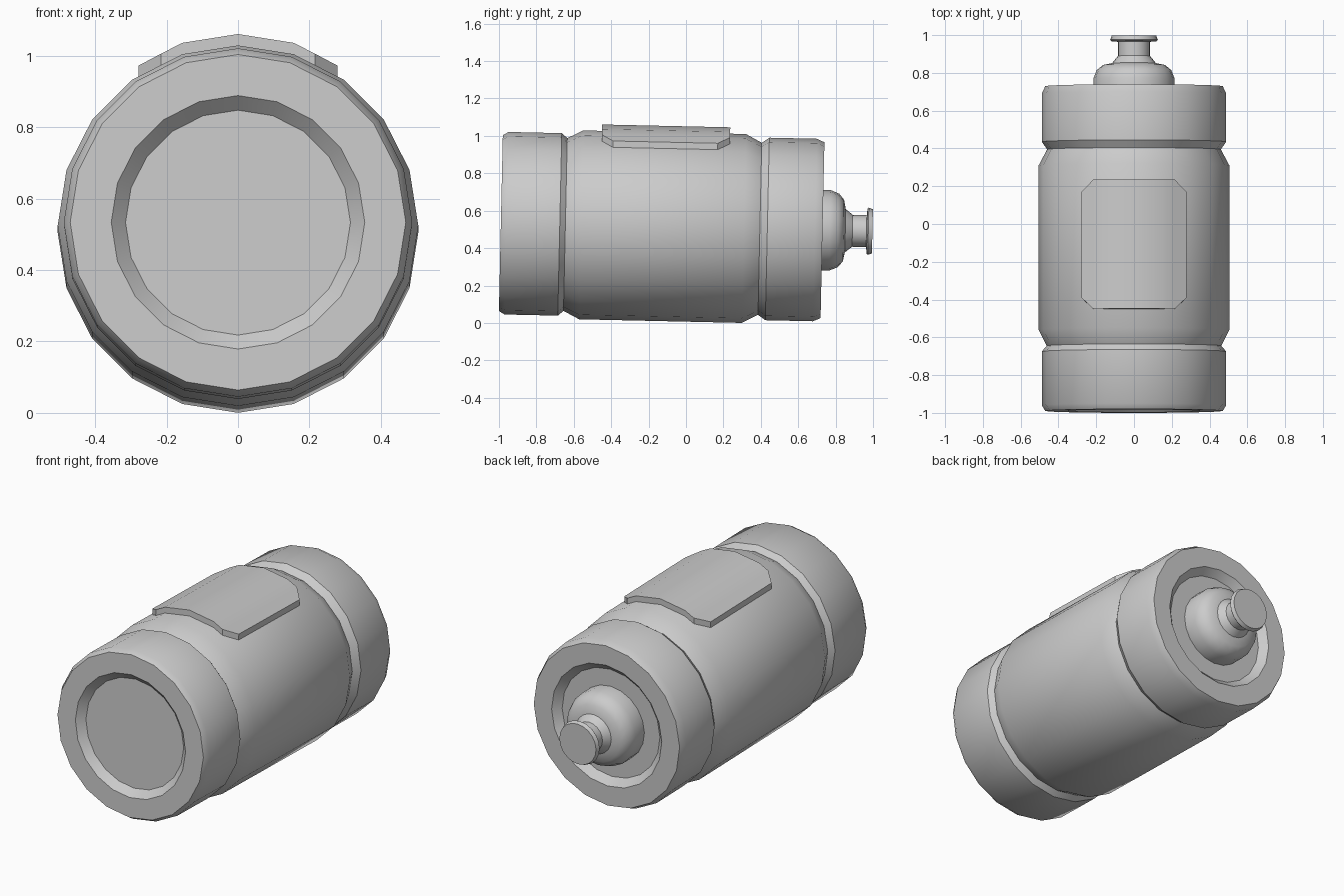
import bpy, bmesh, math
from mathutils import Matrix

if "Cube" in bpy.data.objects:
    bpy.data.objects.remove(bpy.data.objects["Cube"])

SIDES = 20
TILT = 0.022                      # the canister lies slightly nose-down
PLACE = Matrix.Translation((0, 0, 0.512)) @ Matrix.Rotation(-TILT, 4, 'X')


def finish(bm, name):
    bmesh.ops.recalc_face_normals(bm, faces=bm.faces)
    bm.transform(PLACE)
    me = bpy.data.meshes.new(name)
    bm.to_mesh(me)
    bm.free()
    ob = bpy.data.objects.new(name, me)
    bpy.context.collection.objects.link(ob)
    bpy.ops.object.select_all(action='DESELECT')
    ob.select_set(True)
    bpy.context.view_layer.objects.active = ob
    bpy.ops.object.shade_smooth_by_angle(angle=math.radians(31))
    return ob


def lathe(name, profile, cap_start=False, cap_end=False):
    """Revolve (radius, y) points around the y axis."""
    bm = bmesh.new()
    rings = []
    for r, y in profile:
        rings.append([bm.verts.new((r * math.cos(a), y, r * math.sin(a)))
                      for a in (2 * math.pi * i / SIDES for i in range(SIDES))])
    for a, b in zip(rings, rings[1:]):
        for i in range(SIDES):
            j = (i + 1) % SIDES
            bm.faces.new((a[i], b[i], b[j], a[j]))
    if cap_start:
        bm.faces.new(rings[0])
    if cap_end:
        bm.faces.new(rings[-1])
    ob = finish(bm, name)
    # open shells: make sure faces point away from the axis
    me = ob.data
    inv = PLACE.inverted()
    score = 0.0
    for p in me.polygons:
        c = inv @ p.center
        n = inv.to_3x3() @ p.normal
        score += p.area * (c.x * n.x + c.z * n.z)
    if score < 0:
        me.flip_normals()
    return ob


# base cap with recessed end
lathe("base_cap", [(0.315, -0.95), (0.355, -0.99), (0.47, -0.99), (0.488, -0.96),
                   (0.488, -0.675), (0.462, -0.645)], cap_start=True)
# main barrel
lathe("barrel", [(0.462, -0.645), (0.505, -0.56), (0.505, 0.31), (0.46, 0.395)])
# top cap with recessed end
lathe("top_cap", [(0.46, 0.395), (0.488, 0.435), (0.488, 0.69), (0.47, 0.73),
                  (0.355, 0.73), (0.315, 0.69), (0.215, 0.69)])
# domed shoulder, stem and flange of the nozzle
lathe("nozzle", [(0.215, 0.69), (0.215, 0.77), (0.197, 0.815), (0.165, 0.842),
                 (0.115, 0.852), (0.108, 0.862), (0.085, 0.89), (0.085, 0.965),
                 (0.12, 0.968), (0.126, 0.975), (0.118, 0.997)], cap_end=True)

# label plate wrapped over the barrel, with chamfered corners
bm = bmesh.new()
cols = [(-0.278, -0.40, 0.16), (-0.215, -0.46, 0.225), (-0.156, -0.46, 0.225), (0, -0.46, 0.225)]
cols += [(-x, a, b) for x, a, b in reversed(cols[:3])]


def barrel_z(x):
    x, p = abs(x), [(0.505 * math.sin(k * math.pi / 10), 0.505 * math.cos(k * math.pi / 10)) for k in range(3)]
    (x0, z0), (x1, z1) = (p[0], p[1]) if x <= p[1][0] else (p[1], p[2])
    return z0 + (z1 - z0) * (x - x0) / (x1 - x0)


pairs = [[bm.verts.new((x, y, barrel_z(x) - 0.003)) for y in (a, b)] for x, a, b in cols]
faces = [bm.faces.new((p[0], q[0], q[1], p[1])) for p, q in zip(pairs, pairs[1:])]
ext = bmesh.ops.extrude_face_region(bm, geom=faces, use_keep_orig=True)
bmesh.ops.translate(bm, vec=(0, 0, 0.037),
                    verts=[g for g in ext['geom'] if isinstance(g, bmesh.types.BMVert)])
finish(bm, "label_plate")
